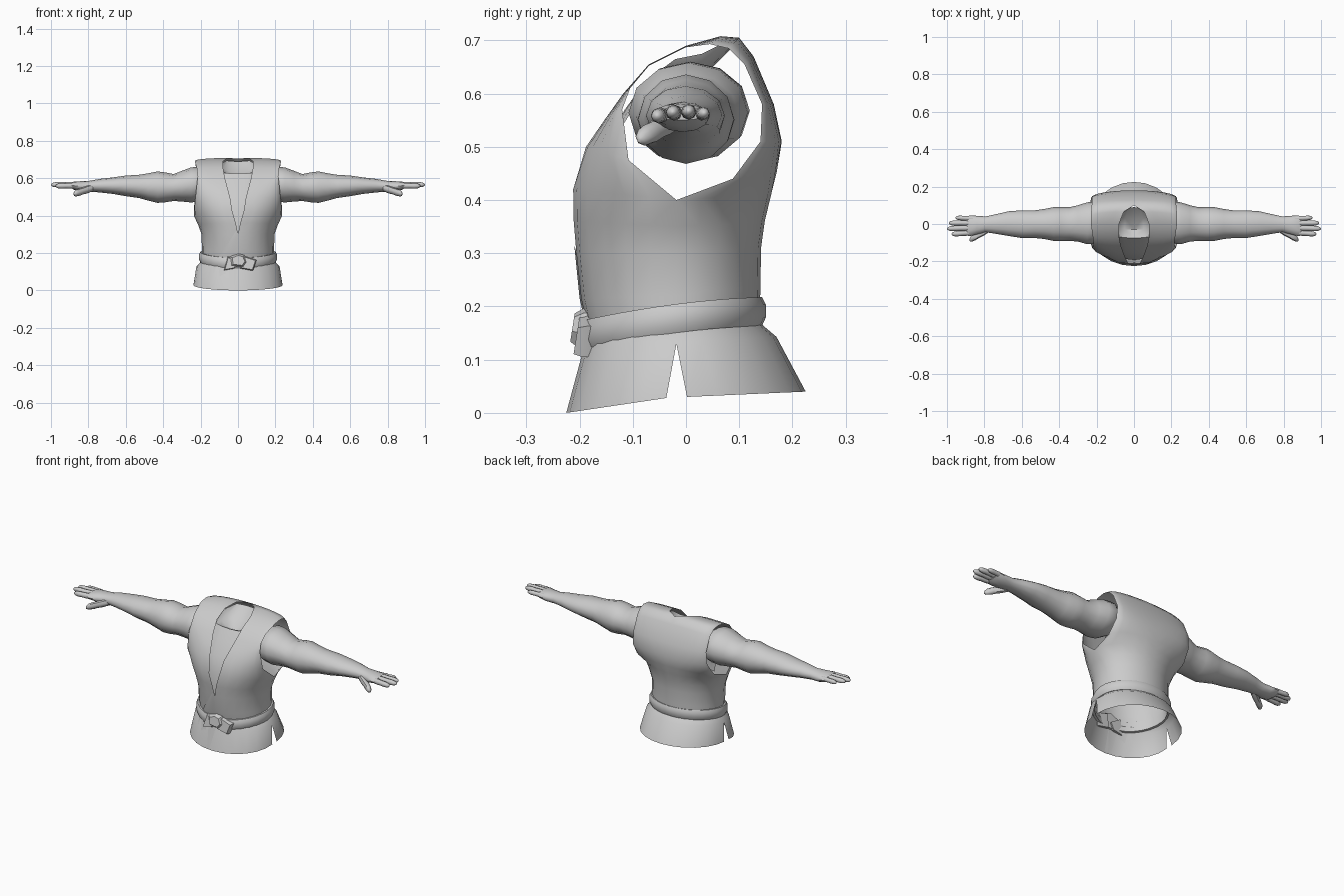
import bpy, bmesh, math
from mathutils import Vector

if "Cube" in bpy.data.objects:
    bpy.data.objects.remove(bpy.data.objects["Cube"])


def finish(name, bm, mirror=False, angle=50):
    bmesh.ops.remove_doubles(bm, verts=bm.verts, dist=0.0005)
    bmesh.ops.recalc_face_normals(bm, faces=bm.faces)
    mesh = bpy.data.meshes.new(name)
    bm.to_mesh(mesh)
    bm.free()
    ob = bpy.data.objects.new(name, mesh)
    bpy.context.collection.objects.link(ob)
    bpy.ops.object.select_all(action='DESELECT')
    ob.select_set(True)
    bpy.context.view_layer.objects.active = ob
    bpy.ops.object.shade_smooth_by_angle(angle=math.radians(angle))
    if mirror:
        mod = ob.modifiers.new("mirror", 'MIRROR')
        mod.merge_threshold = 0.001
    return ob


def grid(bm, rows, closed=False, caps=(False, False)):
    """Skin rows of points; closed wraps each row into a ring."""
    vs = [[bm.verts.new(p) for p in row] for row in rows]
    n = len(rows[0])
    for a, b in zip(vs, vs[1:]):
        for i in range(n if closed else n - 1):
            j = (i + 1) % n
            bm.faces.new((a[i], a[j], b[j], b[i]))
    for use, ring in zip(caps, (vs[0], vs[-1])):
        if use:
            bm.faces.new(ring)


def panel_row(r, n=7):
    """Quarter-ellipse row from a centre point to a side point."""
    xi, yi, zi, xo, yo, zo = r
    pts = []
    for i in range(n):
        t = i / (n - 1) * math.pi / 2
        s, c = math.sin(t), 1 - math.cos(t)
        pts.append((xi + (xo - xi) * s, yi + (yo - yi) * c, zi + (zo - zi) * c))
    return pts


def tube(bm, rings, n=12):
    """Rings along x: (x, yc, zc, ry, rz)."""
    rows = []
    for x, yc, zc, ry, rz in rings:
        rows.append([(x, yc + ry * math.cos(2 * math.pi * i / n),
                      zc + rz * math.sin(2 * math.pi * i / n)) for i in range(n)])
    grid(bm, rows, True, (False, True))


# Vest: front and back panels meet at side seam and shoulder, leaving armholes
SEAM = (.08, 0, .69, .23, 0, .687)
front = [(0, -.182, .15, .192, -.018, .16), (0, -.197, .215, .193, -.018, .22),
         (0, -.206, .30, .195, -.018, .30), (.012, -.211, .36, .213, -.018, .35),
         (.03, -.212, .42, .236, -.018, .40), (.043, -.188, .50, .23, -.108, .475),
         (.058, -.15, .555, .22, -.12, .57), (.07, -.118, .60, .215, -.105, .61),
         (.08, -.07, .655, .22, -.07, .652), SEAM]
back = [(0, .138, .16, .192, -.018, .16), (0, .14, .24, .193, -.018, .22),
        (0, .141, .31, .195, -.018, .30), (0, .148, .36, .213, -.018, .35),
        (0, .16, .41, .236, -.018, .40), (0, .171, .455, .235, .088, .44),
        (0, .18, .51, .23, .14, .51), (0, .165, .58, .225, .143, .58),
        (0, .127, .67, .225, .11, .655), (0, .10, .705, .228, .08, .685),
        (.055, .065, .708, .23, .045, .693), SEAM]
bm = bmesh.new()
grid(bm, [panel_row(r) for r in front])
grid(bm, [panel_row(r) for r in back])
finish("vest", bm, True)

# Skirt of the vest: front and back flaps split by a side slit
skirt_front = [(0, -.182, .15, .192, -.018, .16), (0, -.19, .13, .222, -.018, .13),
               (0, -.225, 0, .238, -.037, .028)]
skirt_back = [(0, .138, .17, .192, -.018, .16), (0, .17, .143, .222, -.018, .13),
              (0, .225, .04, .238, .002, .03)]
bm = bmesh.new()
grid(bm, [panel_row(r) for r in skirt_front])
grid(bm, [panel_row(r) for r in skirt_back])
finish("vest_skirt", bm, True)


# Overlapping lapel edge, hugging the front of the vest
def lapel(name, rows, lift):
    pts = []
    for z, yf, half, lap in rows:
        row = []
        for i in range(5):
            x = -lap * i / 4
            y = -.018 + (yf + .018) * math.sqrt(1 - (x / half) ** 2) - lift
            row.append((x, y, z))
        pts.append(row)
    bm = bmesh.new()
    grid(bm, pts)
    finish(name, bm)


lapel("lapel_overlap", [(.315, -.207, .197, .012), (.215, -.197, .193, .08),
                        (.15, -.182, .192, .12)], .003)
lapel("skirt_overlap", [(.13, -.19, .222, .13), (.008, -.222, .238, .13)], 0)

# Chest under the open collar, running back over the sunken neck base
chest = [(0, -.19, .30, .05, -.18, .30), (0, -.19, .42, .07, -.178, .42),
         (0, -.155, .50, .085, -.145, .50), (0, -.115, .57, .095, -.10, .57),
         (0, -.075, .625, .10, -.06, .635), (0, -.03, .60, .10, -.02, .665),
         (0, .03, .63, .095, .03, .675), (0, .09, .69, .06, .07, .695)]
bm = bmesh.new()
grid(bm, [panel_row(r, 4) for r in chest])
finish("chest", bm, True)

# Belt: rounded band swept round the waist, higher at the back
profile = [(0, -.026), (.012, -.027), (.019, -.012), (.019, .012), (.012, .027), (0, .026)]
rows = []
N = 28
for i in range(N + 1):
    a = 2 * math.pi * i / N
    row = []
    for out, dz in profile:
        depth = .149 if math.sin(a) > 0 else .165
        x = (.19 + out) * math.cos(a)
        y = -.018 + (depth + out) * math.sin(a)
        row.append((x, y, .172 + .13 * y + dz + .008 * math.cos(a) ** 2))
    rows.append(row)
bm = bmesh.new()
grid(bm, rows, True)
finish("belt", bm)


# Belt knot: bulging centre with two short tails
def slab(bm, outline, y_back, y_front, shrink):
    c = Vector((sum(p[0] for p in outline) / len(outline),
                sum(p[1] for p in outline) / len(outline)))
    rows = []
    for y, k in ((y_back, 1), ((y_back + y_front) / 2, 1), (y_front, shrink)):
        rows.append([(c.x + (px - c.x) * k, y - (.15 - c.y - (pz - c.y) * k) * .16,
                      c.y + (pz - c.y) * k) for px, pz in outline])
    grid(bm, rows, True, (True, True))


bm = bmesh.new()
slab(bm, [(-.04, .13), (.03, .122), (.05, .15), (.035, .188), (0, .198), (-.045, .18)],
     -.18, -.215, .7)
slab(bm, [(-.075, .107), (-.02, .117), (.0, .15), (-.055, .183)], -.172, -.205, .85)
slab(bm, [(.01, .118), (.08, .105), (.1, .163), (.03, .185)], -.172, -.205, .85)
finish("belt_knot", bm, angle=30)

# Arm with shoulder, upper arm, forearm and palm
arm = [(.17, .01, .565, .085, .07), (.205, .008, .568, .112, .092),
       (.25, .004, .564, .112, .094), (.30, .003, .557, .097, .082),
       (.345, 0, .55, .09, .072), (.39, 0, .551, .091, .08), (.43, 0, .552, .09, .084),
       (.48, 0, .553, .08, .073), (.53, -.001, .556, .074, .062),
       (.60, -.001, .559, .074, .055), (.67, .002, .56, .066, .044),
       (.74, 0, .56, .052, .036), (.795, -.002, .557, .042, .029),
       (.84, -.006, .556, .05, .028), (.88, -.01, .56, .055, .021),
       (.895, -.01, .562, .05, .012)]
bm = bmesh.new()
tube(bm, arm)
finish("arm", bm, True)


# Fingers and thumb: tapered tubes with rounded tips
def digit(name, a, b, r):
    a, b = Vector(a), Vector(b)
    rings = []
    for t, k in ((0, .95), (.3, 1.05), (.5, .95), (.7, 1), (.88, .85), (.97, .5), (1, .12)):
        p = a.lerp(b, t)
        rings.append((p.x, p.y, p.z, r * k, r * k))
    bm = bmesh.new()
    tube(bm, rings, 8)
    finish(name, bm, True)


digit("index_finger", (.87, -.046, .56), (.975, -.054, .558), .0145)
digit("middle_finger", (.87, -.021, .564), (1.0, -.025, .565), .0145)
digit("ring_finger", (.87, .005, .565), (.99, .005, .567), .014)
digit("little_finger", (.86, .028, .562), (.955, .034, .563), .0125)
digit("thumb", (.775, -.025, .55), (.88, -.085, .515), .02)
